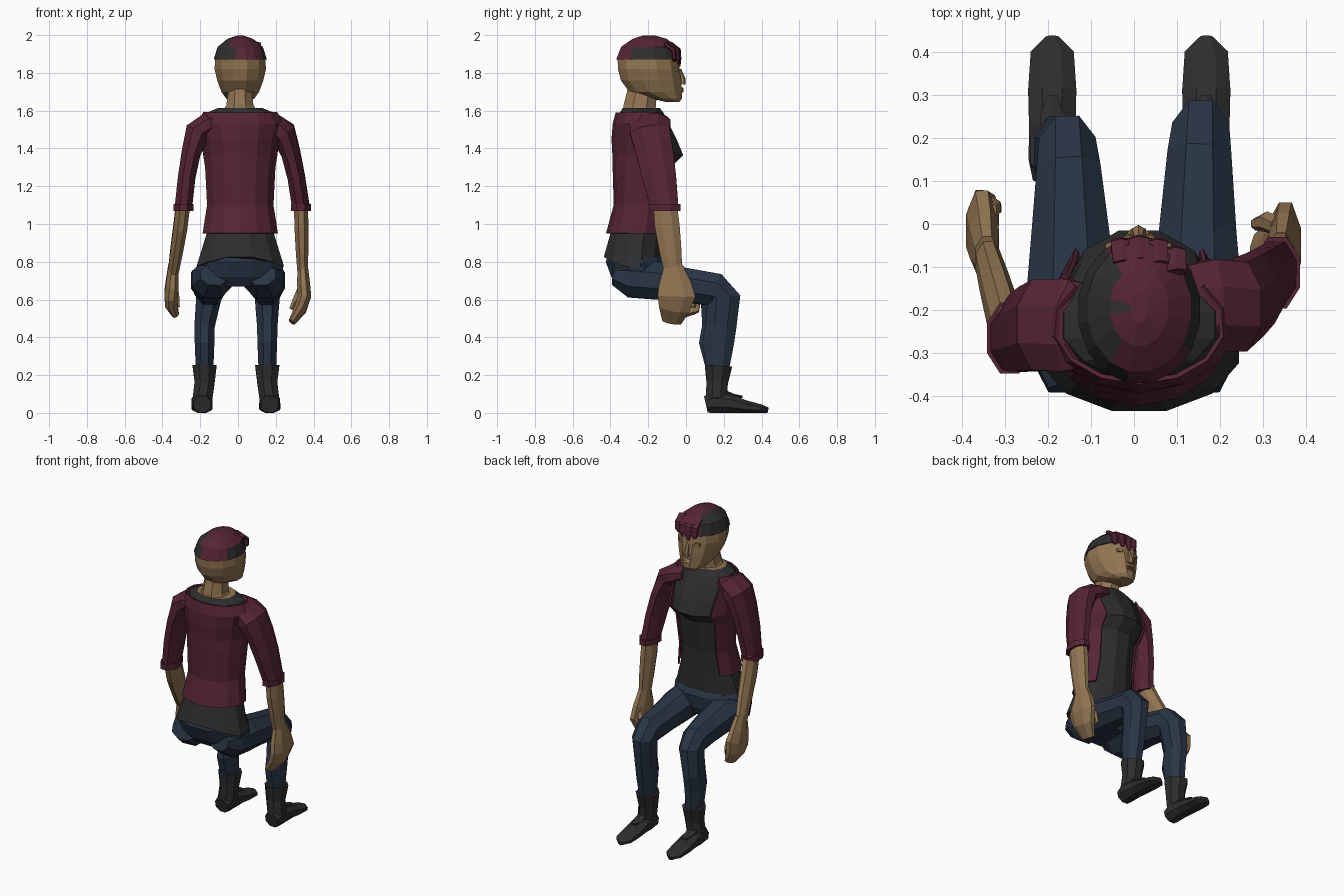
import bpy, bmesh, math
from mathutils import Vector


def material(name, rgb):
    m = bpy.data.materials.new(name)
    m.diffuse_color = (*rgb, 1)
    return m


MAROON = material("maroon cloth", (0.092, 0.018, 0.035))
DARK = material("charcoal", (0.027, 0.027, 0.027))
DENIM = material("navy denim", (0.022, 0.036, 0.060))
SKIN = material("tan skin", (0.29, 0.18, 0.085))


def loft(name, rings, mats, pick=None, closed=True, solid=0):
    """Skin a list of point rings; pick(face centre) chooses the material."""
    bm = bmesh.new()
    rows = [[bm.verts.new(p) for p in r] for r in rings]
    n = len(rows[0])
    for a, b in zip(rows, rows[1:]):
        for i in range(n if closed else n - 1):
            j = (i + 1) % n
            bm.faces.new((a[i], a[j], b[j], b[i]))
    if closed:
        bm.faces.new(rows[0][::-1])
        bm.faces.new(rows[-1])
    bmesh.ops.recalc_face_normals(bm, faces=bm.faces)
    if pick:
        for f in bm.faces:
            f.material_index = pick(f.calc_center_median())
    me = bpy.data.meshes.new(name)
    bm.to_mesh(me)
    bm.free()
    for m in mats:
        me.materials.append(m)
    ob = bpy.data.objects.new(name, me)
    bpy.context.collection.objects.link(ob)
    if solid:
        mod = ob.modifiers.new("thickness", 'SOLIDIFY')
        mod.thickness = solid
        mod.offset = 0
    return ob


def level(z, rx, back, front, n=12, grow=0.0, dip=0.0, gap=0.0):
    """Horizontal ring; gap (degrees) leaves an opening at the front."""
    yc, ry = (back + front) / 2, (front - back) / 2 + grow
    if gap:
        start, span = math.radians(90 + gap), math.radians(360 - 2 * gap)
        angs = [start + span * i / (n - 1) for i in range(n)]
    else:
        angs = [2 * math.pi * (i + 0.5) / n for i in range(n)]
    s = 1 / math.cos(math.pi / n)
    return [(0.012 + (rx + grow) * s * math.cos(a), yc + ry * s * math.sin(a),
             z - dip * math.cos(a) ** 2) for a in angs]


def limb(name, pts, sizes, mat, n=8):
    """Tube along pts; sizes are (half width, half depth) per ring."""
    pts = [Vector(p) for p in pts]
    rings = []
    for i, (p, (w, d)) in enumerate(zip(pts, sizes)):
        t = (pts[min(i + 1, len(pts) - 1)] - pts[max(i - 1, 0)]).normalized()
        u = (Vector((1, 0, 0)) - t * t.x).normalized()
        v = t.cross(u)
        s = 1 / math.cos(math.pi / n)
        angs = [2 * math.pi * (k + 0.5) / n for k in range(n)]
        rings.append([p + u * w * s * math.cos(a) + v * d * s * math.sin(a) for a in angs])
    return loft(name, rings, [mat])


# Shirt: waist, bust, shoulders, neckline, plus a curved hem; skin inside the collar
torso = [(0.95, 0.178, -0.40, -0.12), (1.10, 0.155, -0.36, -0.11),
         (1.30, 0.165, -0.365, -0.08), (1.365, 0.175, -0.365, -0.015),
         (1.45, 0.185, -0.37, -0.05), (1.53, 0.205, -0.365, -0.09),
         (1.59, 0.175, -0.35, -0.12), (1.615, 0.115, -0.335, -0.14)]
hem = level(0.83, 0.232, -0.435, -0.13, dip=0.06)
loft("shirt", [hem] + [level(*r) for r in torso], [DARK, SKIN], lambda c: int(c.z > 1.613))

# Jacket: open front shell over the shirt
loft("jacket", [level(*r, grow=0.012, gap=48, n=11) for r in torso[:7]], [MAROON],
     closed=False, solid=0.01)

# Seat of the trousers
loft("trouser_seat", [level(0.87, 0.19, -0.40, -0.15), level(0.80, 0.225, -0.425, -0.11),
                      level(0.72, 0.225, -0.395, -0.12), level(0.67, 0.19, -0.355, -0.14)], [DENIM])


def leg(side, s, back, out):
    """Bent leg and boot; back shifts the knee, out spreads the shin."""
    shin, foot = s * (0.155 + out), s * (0.168 + out)
    limb(side + "_trouser_leg",
         [(s * 0.125, -0.375, 0.73), (s * 0.138, -0.29, 0.71), (s * 0.145, -0.16, 0.70),
          (s * 0.148, -0.02, 0.68), (s * 0.152, 0.16 - back, 0.652), (s * 0.155, 0.20 - back, 0.61),
          (shin, 0.185 - back / 2, 0.46), (shin, 0.17 - back / 2, 0.37), (shin, 0.168, 0.22)],
         [(0.075, 0.055), (0.105, 0.10), (0.105, 0.10), (0.09, 0.09), (0.074, 0.087),
          (0.066, 0.088), (0.054, 0.082), (0.052, 0.084), (0.046, 0.058)], DENIM)
    limb(side + "_boot_shaft", [(shin, 0.172, 0.25), (shin, 0.165, 0.16), (foot, 0.16, 0.06)],
         [(0.064, 0.073), (0.053, 0.057), (0.052, 0.055)], DARK)
    # Each foot ring rests on the ground
    sole = [(0.105, 0.045, 0.045), (0.15, 0.055, 0.055), (0.23, 0.054, 0.05),
            (0.31, 0.056, 0.034), (0.40, 0.05, 0.022), (0.435, 0.014, 0.014)]
    limb(side + "_boot_foot", [(foot, y, h) for y, w, h in sole], [(w, h) for y, w, h in sole], DARK)
    limb(side + "_boot_tongue", [(foot, 0.20, 0.10), (foot, 0.25, 0.085), (foot, 0.30, 0.085)],
         [(0.03, 0.02), (0.028, 0.014), (0.012, 0.005)], DARK, 6)


leg("right", 1, 0.0, 0.0)
leg("left", -1, 0.035, 0.022)


def arm(side, s, shoulder, elbow, wrist, palm, tip, spread):
    """Sleeve, rolled cuff, forearm, hand and thumb between the given joints."""
    a, e, w, p, t = (Vector(v) for v in (shoulder, elbow, wrist, palm, tip))
    out = Vector((s, 0, 0))
    up = Vector((0, 0, 1))
    limb(side + "_sleeve", [a - out * 0.11 + up * 0.045, a - out * 0.035 + up * 0.02,
                            a + out * 0.025 - up * 0.025, a.lerp(e, 0.32) + out * 0.027,
                            a.lerp(e, 0.62) + out * 0.02, e],
         [(0.04, 0.09), (0.06, 0.108), (0.066, 0.105), (0.05, 0.098), (0.046, 0.09), (0.046, 0.073)], MAROON)
    limb(side + "_cuff", [e + up * 0.015, e - up * 0.02], [(0.053, 0.083)] * 2, MAROON)
    limb(side + "_forearm", [e + up * 0.03, e.lerp(w, 0.3), e.lerp(w, 0.7), w],
         [(0.037, 0.062), (0.037, 0.066), (0.033, 0.058), (0.028, 0.048)], SKIN)
    limb(side + "_hand", [w + up * 0.03, w.lerp(p, 0.5), p, p.lerp(t, 0.5) + out * 0.012, t],
         [(0.027, 0.048), (0.034, 0.085), (0.036, 0.1), (0.032, 0.08), (0.018, 0.05)], SKIN)
    thumb = p - out * 0.015 + Vector((0, 0.045, 0.04))
    limb(side + "_thumb", [thumb, thumb + Vector((-s * 0.5 * spread, 0.01, -0.06)),
                           thumb + Vector((-s * spread, 0.005, -0.11))],
         [(0.02, 0.02), (0.019, 0.021), (0.011, 0.013)], SKIN, 6)


arm("right", 1, (0.215, -0.19, 1.51), (0.333, -0.113, 1.09), (0.342, -0.068, 0.75),
    (0.352, -0.05, 0.62), (0.285, -0.075, 0.48), 0.055)
arm("left", -1, (-0.19, -0.235, 1.51), (-0.289, -0.265, 1.09), (-0.342, -0.075, 0.75),
    (-0.354, -0.015, 0.63), (-0.33, 0.02, 0.52), 0.02)

# Neck and upper chest
limb("neck", [(0.01, -0.245, 1.58), (0.01, -0.245, 1.625), (0.01, -0.235, 1.68), (0.01, -0.22, 1.76)],
     [(0.10, 0.085), (0.072, 0.085), (0.064, 0.08), (0.06, 0.08)], SKIN)

# Head from chin to crown
skull = [(1.645, 0.045, -0.10, -0.035), (1.665, 0.075, -0.19, -0.022),
         (1.70, 0.100, -0.30, -0.022), (1.76, 0.122, -0.345, -0.026),
         (1.82, 0.136, -0.36, -0.034), (1.872, 0.133, -0.362, -0.04),
         (1.94, 0.112, -0.335, -0.055), (1.982, 0.06, -0.275, -0.11)]
loft("head", [level(*r) for r in skull], [SKIN])

# Nose, lips and brows
limb("nose", [(0.01, -0.035, 1.82), (0.01, -0.018, 1.765), (0.01, -0.02, 1.74)],
     [(0.009, 0.008), (0.014, 0.014), (0.018, 0.014)], SKIN, 6)
for name, z in (("upper_lip", 1.712), ("lower_lip", 1.698)):
    limb(name, [(0.01, -0.03, z + 0.006), (0.01, -0.025, z - 0.005)],
         [(0.022, 0.012), (0.026, 0.014)], SKIN, 6)
for side, s in (("left", -1), ("right", 1)):
    x = 0.01 + s * 0.05
    limb(side + "_brow", [(x, -0.054, 1.826), (x, -0.052, 1.808)],
         [(0.026, 0.014), (0.022, 0.012)], SKIN, 6)


# Hair cap: shaved dark sides, maroon swept top
def hair_colour(c):
    if c.y > -0.08 and c.x > -0.06:
        return 0
    return int(c.x < -0.03 or (c.x > 0.10 and c.z < 1.93 and c.y > -0.29))


loft("hair", [level(z - 0.002, *r, grow=0.008, n=16) for z, *r in skull[5:]]
     + [level(1.997, 0.02, -0.23, -0.16, n=16)], [MAROON, DARK], hair_colour)

# Fringe locks lying over the forehead
for i, tip in enumerate((1.855, 1.835, 1.845, 1.86)):
    x = -0.03 + 0.042 * i
    y = -0.036 - 3.5 * (x - 0.01) ** 2
    limb("fringe_lock", [(x + 0.004, y - 0.05, 1.955), (x, y - 0.004, 1.92), (x, y, 1.875), (x - 0.004, y, tip)],
         [(0.022, 0.012), (0.024, 0.012), (0.021, 0.01), (0.009, 0.006)], MAROON, 6)
